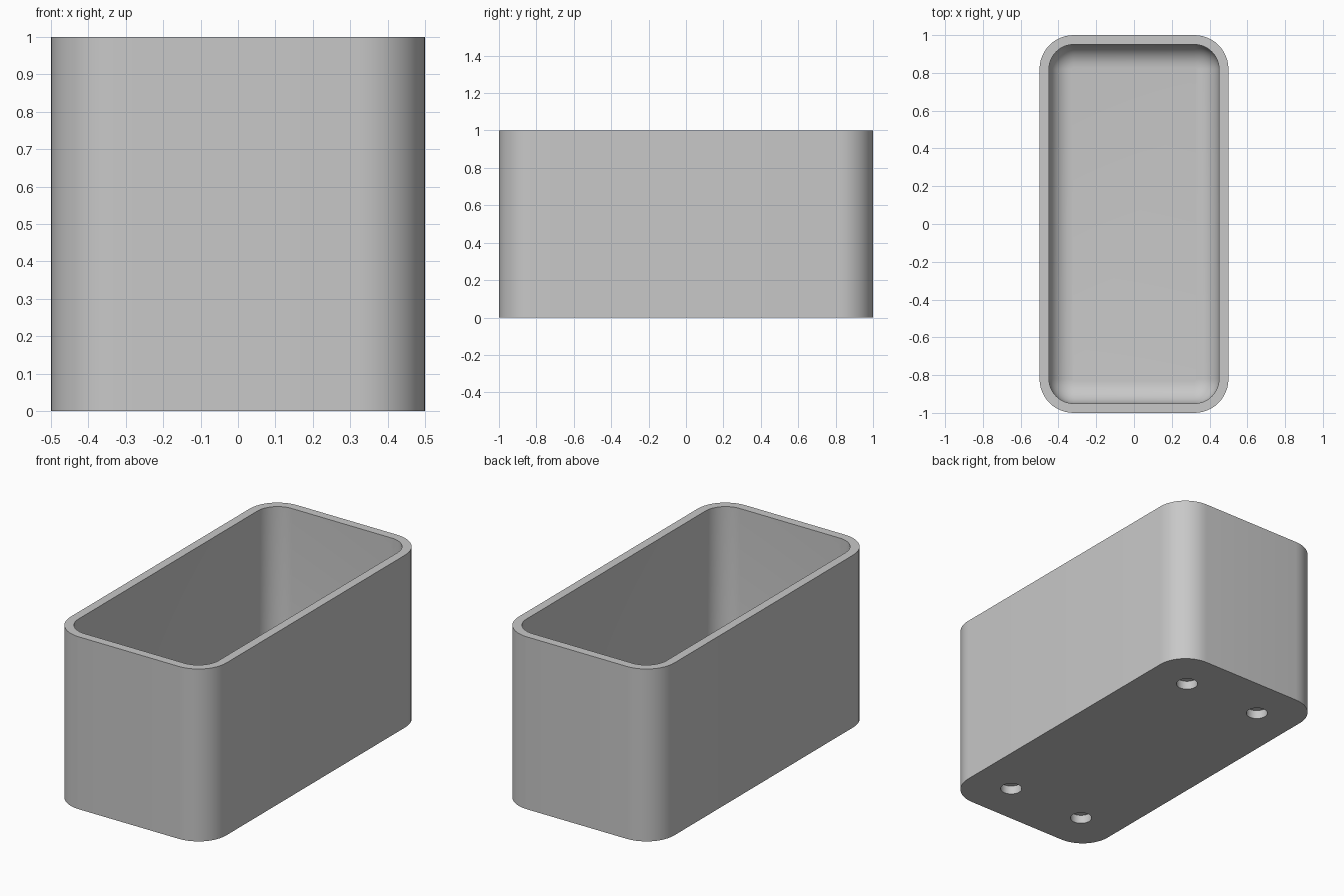
import bpy, bmesh
from math import pi, sin, cos, radians

if "Cube" in bpy.data.objects:
    bpy.data.objects.remove(bpy.data.objects["Cube"], do_unlink=True)

HALF_X, HALF_Y, HEIGHT = 0.5, 1.0, 1.0
CORNER, WALL, FLOOR = 0.18, 0.05, 0.1
FILLET, ARC = 0.12, 12

grey = bpy.data.materials.new("light_grey")
grey.use_nodes = True
colour = (0.58, 0.58, 0.58, 1)
grey.diffuse_color = colour
grey.node_tree.nodes["Principled BSDF"].inputs["Base Color"].default_value = colour


def add_object(name, bm):
    bmesh.ops.recalc_face_normals(bm, faces=bm.faces[:])
    mesh = bpy.data.meshes.new(name)
    bm.to_mesh(mesh)
    bm.free()
    mesh.materials.append(grey)
    obj = bpy.data.objects.new(name, mesh)
    bpy.context.collection.objects.link(obj)
    return obj


def rounded_loop(bm, inset, z):
    """Rounded rectangle of vertices, offset inwards by inset."""
    r = CORNER - inset
    cx, cy = HALF_X - CORNER, HALF_Y - CORNER
    loop = []
    for quarter, (sx, sy) in enumerate([(1, 1), (-1, 1), (-1, -1), (1, -1)]):
        for i in range(ARC + 1):
            a = (quarter + i / ARC) * pi / 2
            loop.append(bm.verts.new((sx * cx + r * cos(a), sy * cy + r * sin(a), z)))
    return loop


# Section of the shell: outside, rim, inside wall, rounded floor edge
section = [(0, 0), (0, HEIGHT), (WALL, HEIGHT)]
for i in range(9):
    a = i / 8 * pi / 2
    section.append((WALL + FILLET * (1 - cos(a)), FLOOR + FILLET * (1 - sin(a))))

bm = bmesh.new()
loops = [rounded_loop(bm, inset, z) for inset, z in section]
for low, high in zip(loops, loops[1:]):
    n = len(low)
    for i in range(n):
        j = (i + 1) % n
        bm.faces.new((low[i], low[j], high[j], high[i]))
bm.faces.new(loops[0])
bm.faces.new(loops[-1])
bin_body = add_object("bin_body", bm)

# Four blind round holes in the underside
bm = bmesh.new()
for x in (-0.25, 0.25):
    for y in (-0.75, 0.75):
        made = bmesh.ops.create_cone(bm, cap_ends=True, segments=32,
                                     radius1=0.058, radius2=0.058, depth=0.1)
        bmesh.ops.translate(bm, verts=made["verts"], vec=(x, y, 0))
cutter = add_object("hole_cutter", bm)
cutter.hide_render = True

bpy.ops.object.select_all(action="DESELECT")
bpy.context.view_layer.objects.active = bin_body
bin_body.select_set(True)
holes = bin_body.modifiers.new("holes", "BOOLEAN")
holes.operation = "DIFFERENCE"
holes.solver = "EXACT"
holes.object = cutter
bpy.ops.object.modifier_apply(modifier=holes.name)
bpy.data.objects.remove(cutter, do_unlink=True)

bpy.ops.object.shade_smooth_by_angle(angle=radians(30))
